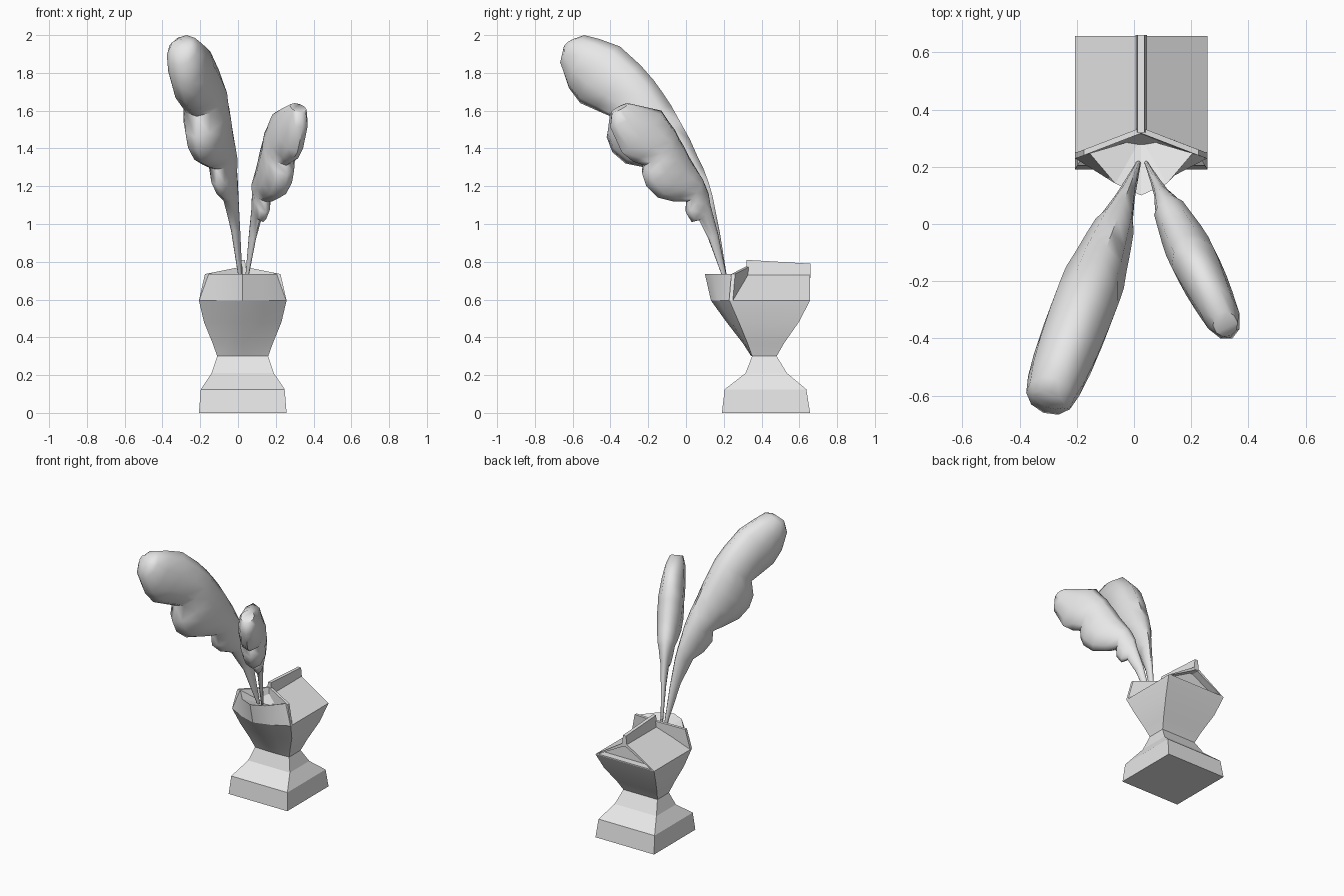
import bpy
import bmesh
import math
from mathutils import Vector

default = bpy.data.objects.get("Cube")
if default:
    bpy.data.objects.remove(default, do_unlink=True)

CX = 0.025  # centre line of the pedestal
TONE = (0.8, 0.8, 0.8, 1)
stone = bpy.data.materials.new("light_grey")
stone.use_nodes = True
stone.diffuse_color = TONE
stone.node_tree.nodes["Principled BSDF"].inputs["Base Color"].default_value = TONE


def finish(bm, name, angle=None):
    """Turn a bmesh into a named object, smoothed below the given angle."""
    bmesh.ops.recalc_face_normals(bm, faces=bm.faces)
    mesh = bpy.data.meshes.new(name)
    bm.to_mesh(mesh)
    bm.free()
    mesh.materials.append(stone)
    obj = bpy.data.objects.new(name, mesh)
    bpy.context.collection.objects.link(obj)
    if angle:
        bpy.ops.object.select_all(action="DESELECT")
        obj.select_set(True)
        bpy.context.view_layer.objects.active = obj
        bpy.ops.object.shade_smooth_by_angle(angle=math.radians(angle))
    return obj


def loft(rings, closed=True, caps=True):
    """Skin a row of equally sized point rings."""
    bm = bmesh.new()
    rows = [[bm.verts.new(p) for p in ring] for ring in rings]
    count = len(rows[0])
    for low, high in zip(rows, rows[1:]):
        for i in range(count if closed else count - 1):
            j = (i + 1) % count
            bm.faces.new((low[i], low[j], high[j], high[i]))
    if caps:
        bm.faces.new(rows[0])
        bm.faces.new(rows[-1])
    return bm


def rectangle(hx, front, back, z):
    return [(CX - hx, front, z), (CX + hx, front, z),
            (CX + hx, back, z), (CX - hx, back, z)]


def bowed_front(hx, corner, middle, z, bulge=0.62):
    """Five points across the rounded front, from right to left."""
    between = corner + (middle - corner) * bulge
    return [(CX - hx, corner, z), (CX - hx / 2, between, z), (CX, middle, z),
            (CX + hx / 2, between, z), (CX + hx, corner, z)]


# Square foot and tapering neck
finish(loft([
    rectangle(0.232, 0.19, 0.657, 0),
    rectangle(0.222, 0.205, 0.637, 0.125),
    rectangle(0.165, 0.315, 0.535, 0.21),
    rectangle(0.135, 0.35, 0.48, 0.3),
]), "pedestal_foot")

# Flaring body with a rounded front
body = []
for hx, corner, middle, back, z in [
        (0.135, 0.35, 0.345, 0.48, 0.3),
        (0.16, 0.325, 0.3, 0.52, 0.37),
        (0.205, 0.28, 0.215, 0.597, 0.48),
        (0.232, 0.23, 0.132, 0.657, 0.595)]:
    body.append(bowed_front(hx, corner, middle, z)
                + [(CX + hx, back, z), (CX - hx, back, z)])
finish(loft(body), "flared_body", 35)

# Spout wall and the hollow inside it
rim = bowed_front(0.18, 0.247, 0.1, 0.735, 0.72)
spout = loft([body[-1][:5], rim], closed=False, caps=False)
finish(spout, "spout_wall", 30)
hollow = bmesh.new()
pit = hollow.verts.new((CX, 0.3, 0.66))
edge = [hollow.verts.new(p) for p in rim]
for a, b in zip(edge, edge[1:]):
    hollow.faces.new((a, b, pit))
finish(hollow, "spout_hollow")

# Gabled roof with a recessed triangle at the back
gable = [(-0.232, 0.595), (-0.018, 0.73), (0.018, 0.73), (0.232, 0.595)]
roof = loft([[(CX + x, 0.32 - abs(x) * 0.37, z) for x, z in gable],
             [(CX + x, 0.657, z) for x, z in gable]])
bmesh.ops.recalc_face_normals(roof, faces=roof.faces)
roof.faces.ensure_lookup_table()
pediment = roof.faces[-1]
bmesh.ops.inset_region(roof, faces=[pediment], thickness=0.022)
frame_edges = bmesh.ops.extrude_face_region(roof, geom=[pediment])
for item in frame_edges["geom"]:
    if isinstance(item, bmesh.types.BMVert):
        item.co.y -= 0.05
if pediment.is_valid:
    roof.faces.remove(pediment)
finish(roof, "gable_roof")

# Fin along the ridge
finish(loft([
    [(CX + x, y, z) for x, z in
     [(-0.02, 0.715), (0.02, 0.715), (0.012, top), (-0.012, top)]]
    for y, top in [(0.32, 0.81), (0.66, 0.79)]]), "ridge_fin")

# Folded collar between spout and roof
collar = []
for x_low, x_high, y, top in [(-0.232, -0.2, 0.228, 0.735), (0, 0, 0.305, 0.775),
                              (0.232, 0.2, 0.228, 0.735)]:
    collar.append([(CX + x_low, y, 0.595), (CX + x_high, y + 0.012, top),
                   (CX + x_high, y + 0.032, top), (CX + x_low, y + 0.02, 0.595)])
finish(loft(collar), "folded_collar")


def plume(name, root_x, slope, width, sections):
    """Flattened leaf: each section gives its back edge and its scalloped edge."""
    side = Vector((1, -slope, 0)).normalized()
    rings = []
    for i, (y1, z1, y2, z2) in enumerate(sections):
        ends = [Vector((root_x + (y - 0.23) * slope, y, z))
                for y, z in ((y1, z1), (y2, z2))]
        centre, half = (ends[0] + ends[1]) / 2, (ends[0] - ends[1]) / 2
        f = i / (len(sections) - 1)
        tip = math.sqrt(1 - max(0, (f - 0.7) / 0.35) ** 2)
        thick = width * min(1.7 * f + 0.08, 1) * tip
        turns = [k * math.tau / 10 for k in range(10)]
        rings.append([centre + half * math.cos(t) + side * thick * math.sin(t)
                      for t in turns])
    finish(loft(rings), name, 60)


# Tall plume leaning to the right
plume("tall_plume", 0.022, 0.38, 0.115, [
    (0.22, 0.7, 0.2, 0.7), (0.18, 0.95, 0.1, 0.97),
    (0.14, 1.15, 0.01, 1.12), (0.12, 1.22, -0.07, 1.15),
    (0.09, 1.3, -0.13, 1.21), (0.06, 1.36, -0.13, 1.29),
    (0.02, 1.45, -0.22, 1.3), (-0.03, 1.54, -0.32, 1.32),
    (-0.08, 1.63, -0.39, 1.38), (-0.12, 1.69, -0.42, 1.46),
    (-0.17, 1.76, -0.4, 1.57), (-0.24, 1.84, -0.47, 1.6),
    (-0.35, 1.94, -0.56, 1.64), (-0.46, 1.98, -0.62, 1.72),
    (-0.54, 2, -0.66, 1.84), (-0.59, 1.98, -0.64, 1.93)])

# Short plume leaning to the left
plume("short_plume", 0.035, -0.49, 0.085, [
    (0.22, 0.7, 0.2, 0.7), (0.17, 0.95, 0.12, 0.92),
    (0.13, 1.1, 0.07, 1.02), (0.12, 1.16, 0.03, 1.01),
    (0.1, 1.21, 0, 1.06), (0.08, 1.25, 0.01, 1.12),
    (0.05, 1.3, -0.07, 1.12), (0.02, 1.35, -0.15, 1.14),
    (-0.01, 1.41, -0.21, 1.2), (-0.04, 1.46, -0.23, 1.26),
    (-0.06, 1.5, -0.22, 1.31), (-0.09, 1.54, -0.28, 1.33),
    (-0.13, 1.6, -0.34, 1.38), (-0.22, 1.62, -0.4, 1.51),
    (-0.31, 1.64, -0.39, 1.59)])
